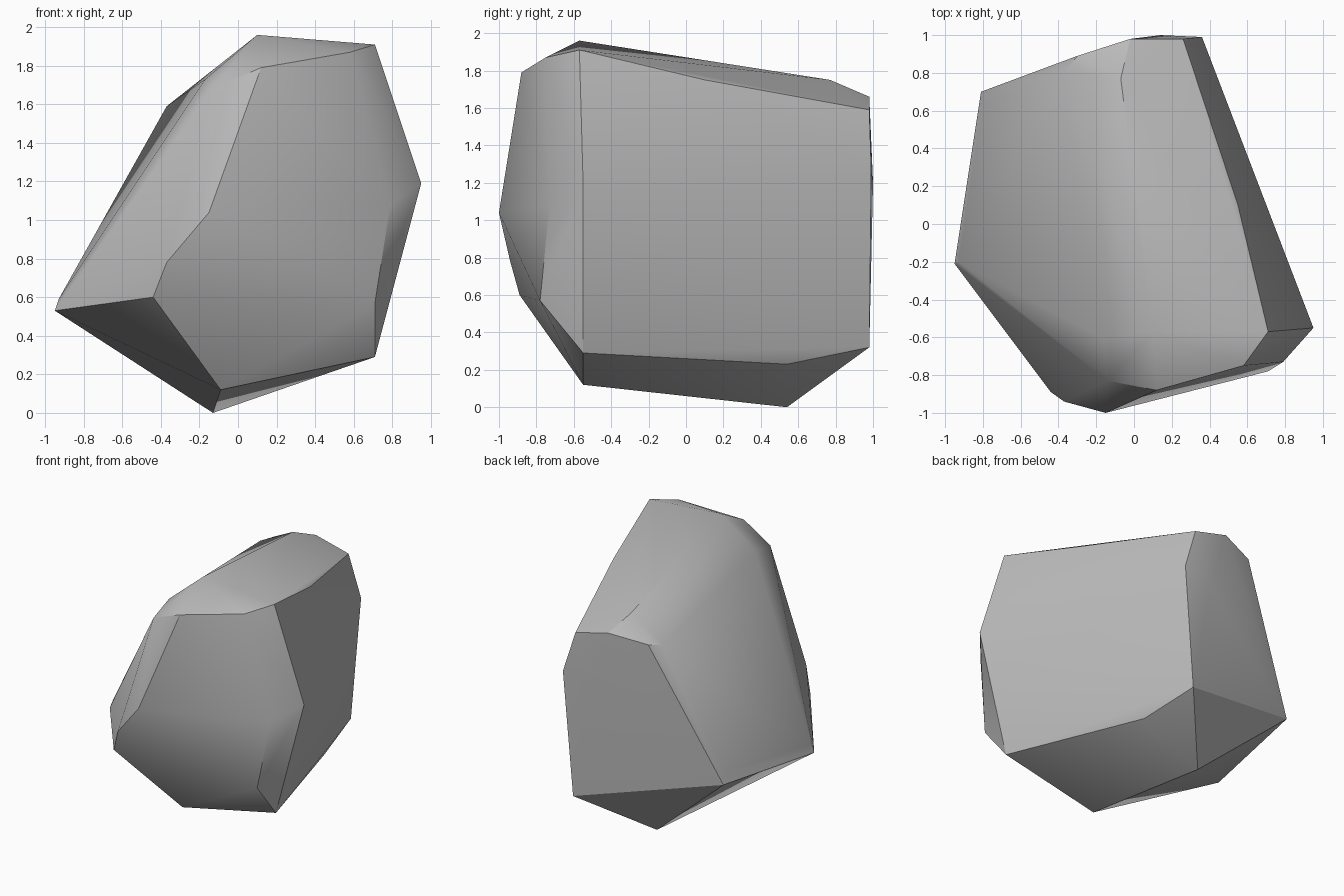
import bpy
import bmesh
import math

# Remove only the default cube
default_cube = bpy.data.objects.get("Cube")
if default_cube:
    bpy.data.objects.remove(default_cube, do_unlink=True)


def flat_material(name, colour):
    material = bpy.data.materials.new(name)
    material.use_nodes = True
    material.diffuse_color = colour
    shader = next(n for n in material.node_tree.nodes if n.type == "BSDF_PRINCIPLED")
    shader.inputs["Base Color"].default_value = colour
    shader.inputs["Roughness"].default_value = 0.9
    return material


# Corners of the boulder, grouped by the side they shape
crown = [(.1, -.57, 1.96), (.71, -.57, 1.91), (.55, .1, 1.75), (-.07, .77, 1.75)]
brow = [(.58, -.75, 1.87), (.12, -.88, 1.79), (-.14, -.83, 1.68), (-.17, -.6, 1.73)]
front_side = [(.79, -.73, 1.08), (.71, -.78, .57), (-.15, -1, 1.04),
              (-.37, -.94, .78), (-.44, -.89, .6)]
right_edge = [(.95, -.55, 1.19), (.71, -.55, .29), (.36, .54, .23)]
back_side = [(.28, .98, .32), (.36, .99, 1.27), (.26, .98, 1.59),
             (-.02, .98, 1.66), (.14, 1, 1.2)]
left_shoulder = [(-.37, .8, 1.59), (-.3, .89, 1.61)]
left_tip = [(-.95, -.21, .53), (-.93, -.2, .59), (-.81, .7, .59), (-.8, .63, .66)]
underside = [(-.09, -.55, .12), (-.13, .54, 0)]


def build_boulder(name, corner_groups, material):
    """Wrap the corners in a tight skin and merge almost level facets."""
    bm = bmesh.new()
    for group in corner_groups:
        for corner in group:
            bm.verts.new(corner)
    skin = bmesh.ops.convex_hull(bm, input=bm.verts[:])
    loose = [g for g in skin["geom_interior"] if isinstance(g, bmesh.types.BMVert)]
    bmesh.ops.delete(bm, geom=loose, context="VERTS")
    bmesh.ops.dissolve_limit(bm, angle_limit=math.radians(2),
                             verts=bm.verts[:], edges=bm.edges[:])
    bmesh.ops.recalc_face_normals(bm, faces=bm.faces[:])

    mesh = bpy.data.meshes.new(name)
    bm.to_mesh(mesh)
    bm.free()
    mesh.materials.append(material)
    boulder = bpy.data.objects.new(name, mesh)
    bpy.context.collection.objects.link(boulder)
    return boulder


stone_grey = flat_material("stone_grey", (.5, .5, .5, 1))
boulder = build_boulder("boulder", [crown, brow, front_side, right_edge, back_side,
                                    left_shoulder, left_tip, underside], stone_grey)

# Soft shading over shallow facets, crisp along the main ridges
bpy.ops.object.select_all(action="DESELECT")
boulder.select_set(True)
bpy.context.view_layer.objects.active = boulder
bpy.ops.object.shade_smooth_by_angle(angle=math.radians(30))
